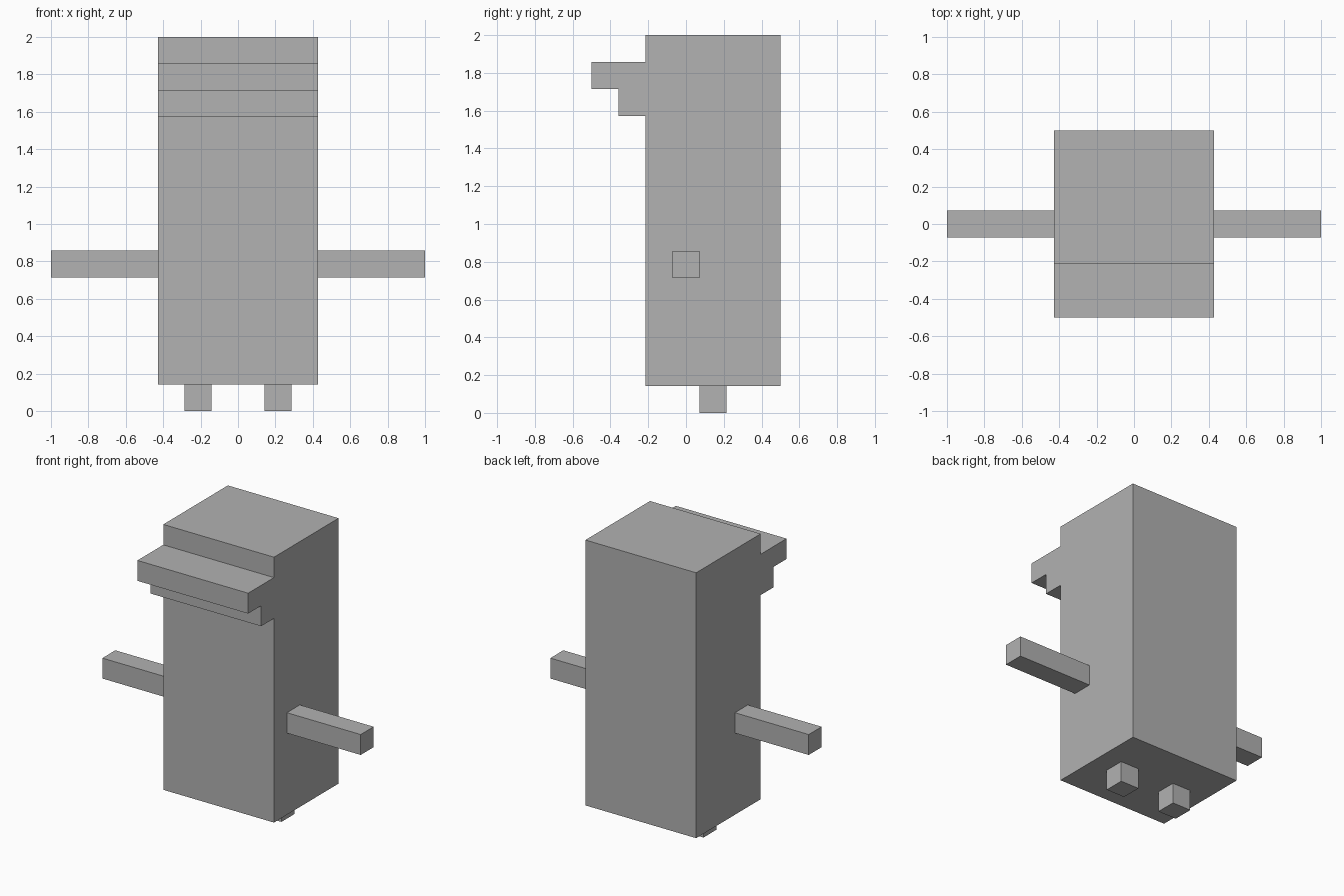
import bpy
import bmesh
from mathutils import Matrix, Vector

if "Cube" in bpy.data.objects:
    bpy.data.objects.remove(bpy.data.objects["Cube"], do_unlink=True)

U = 1 / 7  # the block unit all parts are sized in

grey = bpy.data.materials.new("plain grey")
grey.use_nodes = True
COLOUR = (0.445, 0.445, 0.445, 1)
grey.diffuse_color = COLOUR
grey.node_tree.nodes["Principled BSDF"].inputs["Base Color"].default_value = COLOUR


def add_object(name, bm):
    bmesh.ops.recalc_face_normals(bm, faces=bm.faces)
    mesh = bpy.data.meshes.new(name)
    bm.to_mesh(mesh)
    bm.free()
    mesh.materials.append(grey)
    obj = bpy.data.objects.new(name, mesh)
    bpy.context.collection.objects.link(obj)
    return obj


def box(name, low, high):
    """Box between two corners given in block units."""
    low, high = Vector(low) * U, Vector(high) * U
    bm = bmesh.new()
    matrix = Matrix.Translation((low + high) / 2) @ Matrix.Diagonal((*(high - low), 1))
    bmesh.ops.create_cube(bm, size=1, matrix=matrix)
    return add_object(name, bm)


# Body with stepped brow: side profile (y, z) extruded across x
profile = [(3.5, 1), (3.5, 14), (-1.5, 14), (-1.5, 13), (-3.5, 13),
           (-3.5, 12), (-2.5, 12), (-2.5, 11), (-1.5, 11), (-1.5, 1)]
bm = bmesh.new()
side = bm.faces.new([bm.verts.new((-3 * U, y * U, z * U)) for y, z in profile])
extruded = bmesh.ops.extrude_face_region(bm, geom=[side], use_keep_orig=True)
moved = [v for v in extruded["geom"] if isinstance(v, bmesh.types.BMVert)]
bmesh.ops.translate(bm, verts=moved, vec=(6 * U, 0, 0))
add_object("body", bm)

# Arms and feet on both sides
for label, s in (("left", 1), ("right", -1)):
    arm_x = sorted((3 * s, 7 * s))
    box(label + "_arm", (arm_x[0], -0.5, 5), (arm_x[1], 0.5, 6))
    foot_x = sorted((1 * s, 2 * s))
    box(label + "_foot", (foot_x[0], 0.5, 0), (foot_x[1], 1.5, 1))
